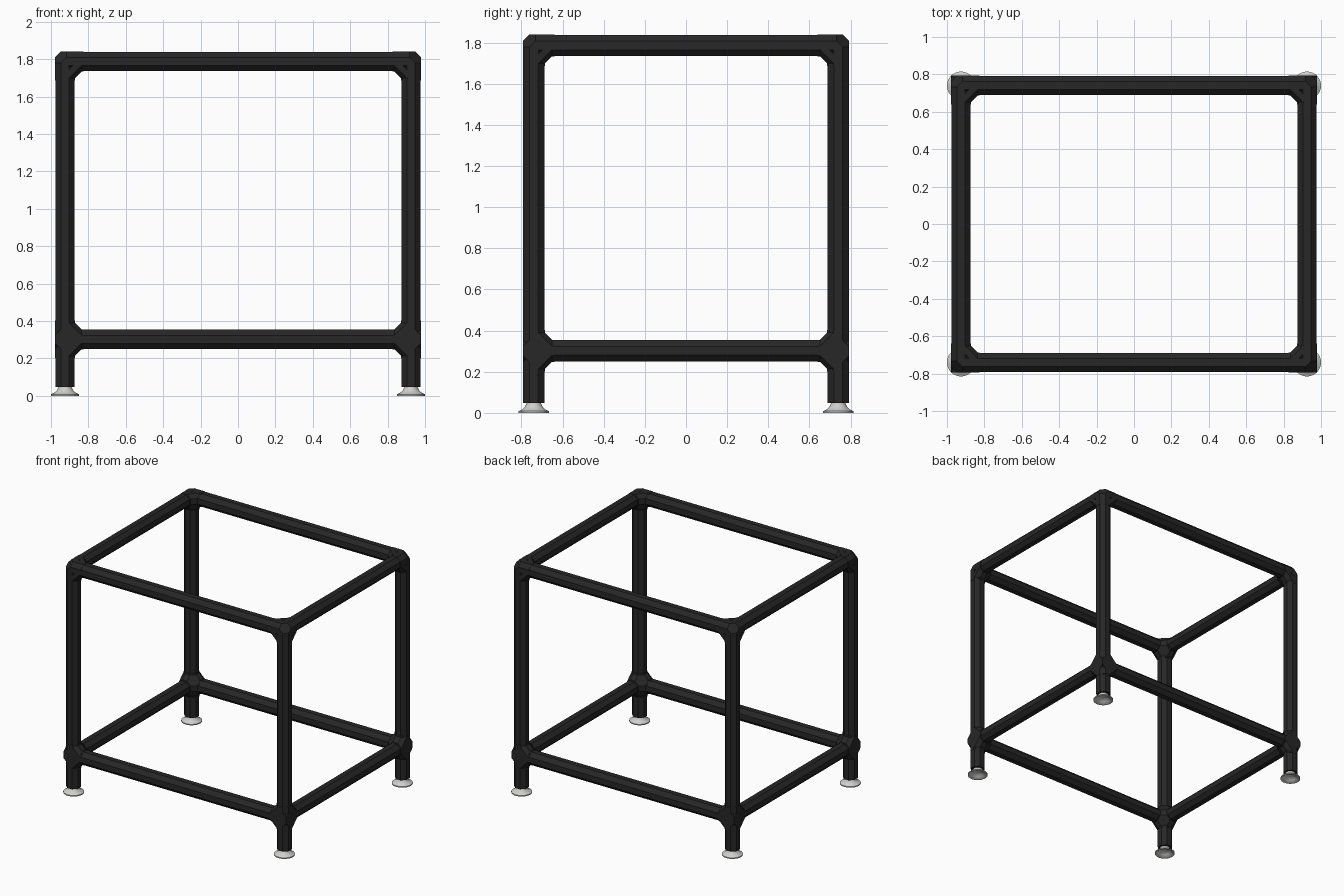
import bpy
import bmesh
import math
from mathutils import Vector

if "Cube" in bpy.data.objects:
    bpy.data.objects.remove(bpy.data.objects["Cube"], do_unlink=True)

X, Y = 0.925, 0.74            # post centres
TOP, LOW = 1.787, 0.302       # rail heights
TUBE, JOINT = 0.0515, 0.0535  # half widths
SOCKET = 0.1                  # reach of each connector arm


def material(name, rgb, rough):
    mat = bpy.data.materials.new(name)
    mat.use_nodes = True
    mat.diffuse_color = (*rgb, 1)
    shader = mat.node_tree.nodes["Principled BSDF"]
    shader.inputs["Base Color"].default_value = (*rgb, 1)
    shader.inputs["Roughness"].default_value = rough
    return mat


black = material("matte black", (0.02, 0.02, 0.02), 0.6)
steel = material("light steel", (0.62, 0.62, 0.60), 0.5)


def finish(bm, name, mat):
    bmesh.ops.recalc_face_normals(bm, faces=bm.faces)
    mesh = bpy.data.meshes.new(name)
    bm.to_mesh(mesh)
    bm.free()
    mesh.materials.append(mat)
    obj = bpy.data.objects.new(name, mesh)
    bpy.context.collection.objects.link(obj)
    return obj


def ring(centre, axis, half):
    """Octagon around an axis-aligned direction, flats facing the other axes."""
    k = max(range(3), key=lambda i: abs(axis[i]))
    u, v = Vector(), Vector()
    u[(k + 1) % 3] = v[(k + 2) % 3] = 1
    rad = half / math.cos(math.pi / 8)
    angles = [math.pi / 8 + i * math.pi / 4 for i in range(8)]
    return [centre + rad * (math.cos(a) * u + math.sin(a) * v) for a in angles]


def hull(bm, *rings):
    """Skin a set of rings with one convex solid."""
    part = bmesh.new()
    for points in rings:
        for p in points:
            part.verts.new(p)
    bmesh.ops.convex_hull(part, input=part.verts[:])
    loose = [v for v in part.verts if not v.link_faces]
    bmesh.ops.delete(part, geom=loose, context='VERTS')
    bmesh.ops.dissolve_limit(part, angle_limit=0.01, verts=part.verts[:], edges=part.edges[:])
    mesh = bpy.data.meshes.new("temp")
    part.to_mesh(mesh)
    part.free()
    bm.from_mesh(mesh)
    bpy.data.meshes.remove(mesh)


def tube(name, start, end):
    start, end = Vector(start), Vector(end)
    bm = bmesh.new()
    hull(bm, ring(start, end - start, TUBE), ring(end, end - start, TUBE))
    finish(bm, name, black)


def connector(name, centre, arms, through):
    centre = Vector(centre)
    bm = bmesh.new()

    def at(arm, distance):
        return ring(centre + arm * distance, arm, JOINT)

    # Sockets; on the tees the rail sockets run through to the outer face
    for arm in arms:
        inner = -JOINT if through and arm.z == 0 else 0.0075
        hull(bm, at(arm, inner), at(arm, SOCKET))
    # Core with cut outer corner
    hull(bm, *[at(arm, 0.0075) for arm in arms])
    # Inner fillets between neighbouring arms
    for i, a in enumerate(arms):
        for b in arms[i + 1:]:
            if abs(a.dot(b)) < 0.5:
                hull(bm, at(a, 0.088), at(b, 0.088))
    finish(bm, name, black)


def foot(name, x, y):
    # Flared cup, hollow underneath
    profile = [(0.0, 0.055), (0.036, 0.055), (0.036, 0.044), (0.043, 0.03), (0.056, 0.017),
               (0.075, 0.008), (0.075, 0), (0.068, 0), (0.045, 0.014), (0.03, 0.026), (0.0, 0.026)]
    bm = bmesh.new()
    verts = [bm.verts.new((r, 0, z)) for r, z in profile]
    edges = [bm.edges.new(pair) for pair in zip(verts, verts[1:])]
    bmesh.ops.spin(bm, geom=verts + edges, cent=(0, 0, 0), axis=(0, 0, 1),
                   angle=math.tau, steps=32)
    bmesh.ops.remove_doubles(bm, verts=bm.verts[:], dist=0.0001)
    obj = finish(bm, name, steel)
    obj.location = (x, y, 0)
    bpy.ops.object.select_all(action='DESELECT')
    obj.select_set(True)
    bpy.context.view_layer.objects.active = obj
    bpy.ops.object.shade_smooth_by_angle(angle=math.radians(40))


# Corner posts, connectors and feet
up = Vector((0, 0, 1))
for sx, side in ((1, "left"), (-1, "right")):
    for sy, end in ((-1, "front"), (1, "back")):
        x, y = sx * X, sy * Y
        tag = f"{end}_{side}"
        inward = [Vector((-sx, 0, 0)), Vector((0, -sy, 0))]
        tube(f"{tag}_post", (x, y, LOW), (x, y, TOP - 0.06))
        tube(f"{tag}_leg", (x, y, 0.048), (x, y, LOW))
        connector(f"{tag}_top_corner", (x, y, TOP), inward + [-up], False)
        connector(f"{tag}_lower_tee", (x, y, LOW), inward + [up, -up], True)
        foot(f"{tag}_foot", x, y)

# Horizontal rails
for z, level in ((TOP, "top"), (LOW, "lower")):
    gap = 0.06
    for s, end, side in ((-1, "front", "right"), (1, "back", "left")):
        tube(f"{level}_{end}_rail", (-X + gap, s * Y, z), (X - gap, s * Y, z))
        tube(f"{level}_{side}_rail", (s * X, -Y + gap, z), (s * X, Y - gap, z))
